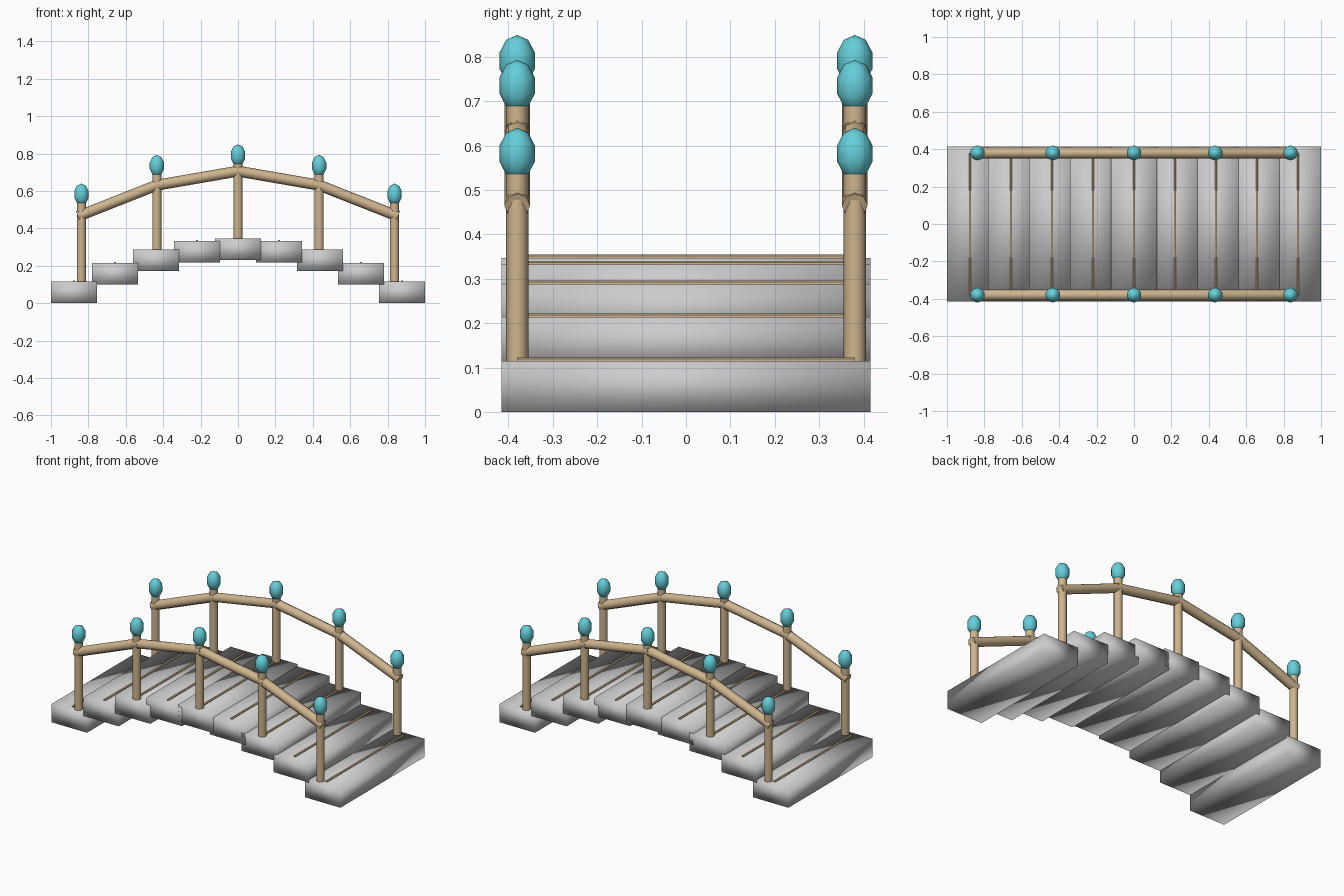
import bpy, math
from mathutils import Vector

if "Cube" in bpy.data.objects:
    bpy.data.objects.remove(bpy.data.objects["Cube"])


def material(name, color):
    m = bpy.data.materials.new(name)
    m.diffuse_color = color
    m.use_nodes = True
    m.node_tree.nodes["Principled BSDF"].inputs["Base Color"].default_value = m.diffuse_color
    return m


wood = material("wood", (0.62, 0.46, 0.27, 1))
teal = material("teal", (0.13, 0.62, 0.70, 1))


def finish(name, mat=None):
    ob = bpy.context.object
    ob.name = name
    if mat:
        ob.data.materials.append(mat)
    return ob


def rod(name, a, b, r, sides, extend=0.0):
    a, b = Vector(a), Vector(b)
    d = (b - a).normalized()
    a, b = a - d * extend, b + d * extend
    bpy.ops.mesh.primitive_cylinder_add(vertices=sides, radius=r, depth=(b - a).length,
                                        location=(a + b) / 2)
    ob = finish(name, wood)
    ob.rotation_euler = d.to_track_quat('Z', 'Y').to_euler()
    bpy.ops.object.shade_smooth_by_angle(angle=math.radians(50))
    return ob


# arched row of overlapping stone treads, each with a thin seam rod on top
tops = [0.347, 0.332, 0.288, 0.214, 0.115]
for i in range(-4, 5):
    x, top = i * 0.2193, tops[abs(i)]
    bpy.ops.mesh.primitive_cube_add(size=1, location=(x, 0, top - 0.0575))
    tread = finish("stone_tread")
    tread.scale = (0.245, 0.83, 0.115)
    bpy.ops.object.transform_apply(location=False, rotation=False, scale=True)
    bpy.ops.object.shade_smooth()
    rod("seam_rod", (x, -0.38, top + 0.001), (x, 0.38, top + 0.001), 0.007, 6)

# posts: x, foot height, rail height, finial centre
posts = [(-0.837, 0.10, 0.472, 0.582), (-0.434, 0.27, 0.631, 0.735), (0, 0.33, 0.706, 0.791),
         (0.434, 0.27, 0.631, 0.735), (0.837, 0.10, 0.472, 0.582)]
for y in (-0.38, 0.38):
    for x, foot, rail, fin in posts:
        rod("post", (x, y, foot), (x, y, fin - 0.03), 0.025, 10)
        # egg-shaped finial
        bpy.ops.mesh.primitive_uv_sphere_add(segments=10, ring_count=5, radius=1,
                                             location=(x, y, fin))
        finial = finish("finial", teal)
        finial.scale = (0.042, 0.042, 0.058)
        bpy.ops.object.shade_smooth()
    # handrail segments between neighbouring posts
    for p, q in zip(posts, posts[1:]):
        rod("handrail", (p[0], y, p[2]), (q[0], y, q[2]), 0.029, 8, 0.02)
